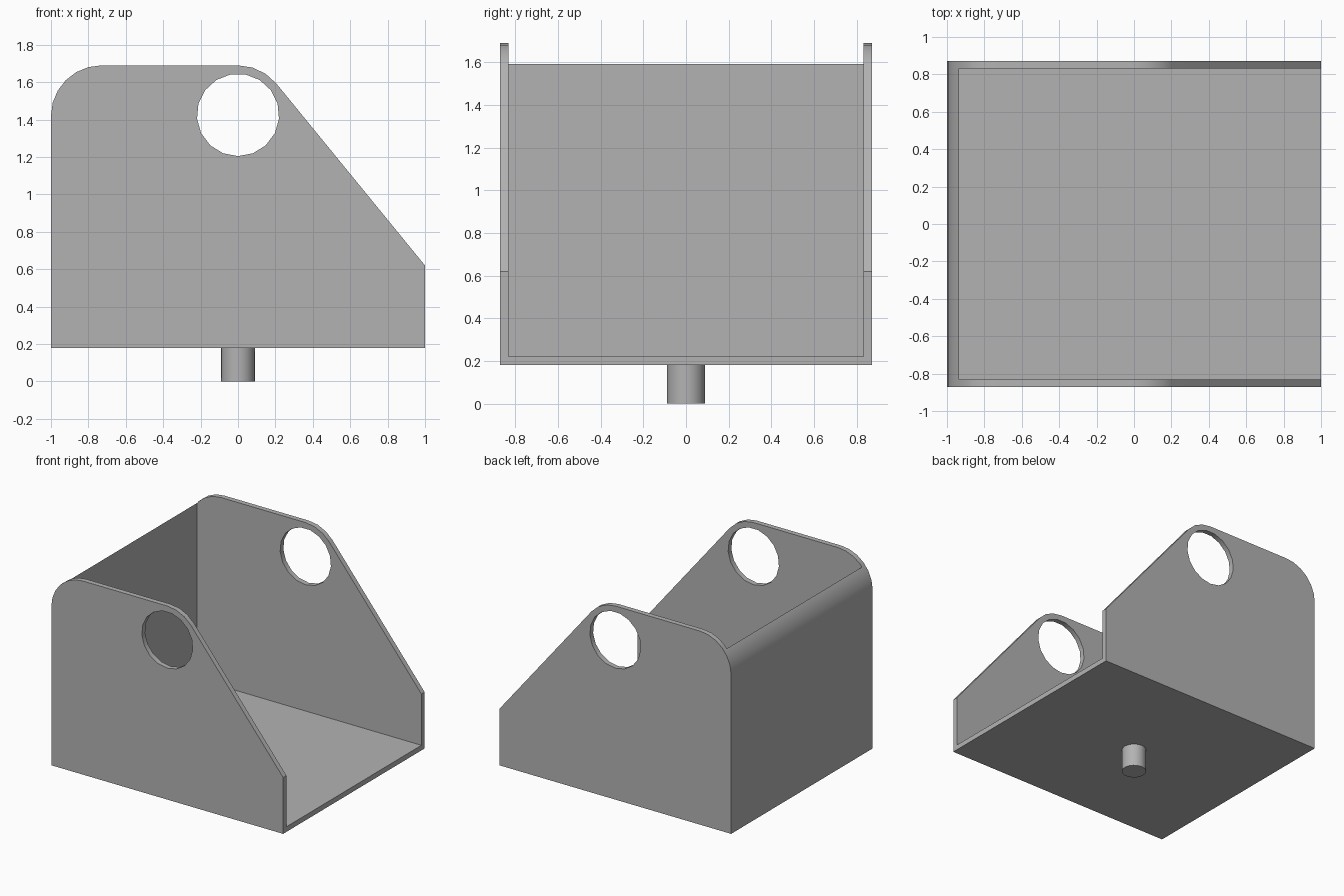
import bpy
import bmesh
from math import radians, cos, sin, acos, atan2, hypot, degrees
from mathutils import Matrix

if "Cube" in bpy.data.objects:
    bpy.data.objects.remove(bpy.data.objects["Cube"], do_unlink=True)

grey = bpy.data.materials.new("mid_grey")
grey.use_nodes = True
colour = (0.45, 0.45, 0.45, 1)
grey.diffuse_color = colour
grey.node_tree.nodes["Principled BSDF"].inputs["Base Color"].default_value = colour

BOTTOM, TOP = 0.18, 1.69
HALF_WIDTH, WALL = 0.872, 0.04
EAR_X, EAR_Z, EAR_R = 0.0, 1.425, 0.265
FRONT_Z = 0.62


def make_object(name, bm):
    bmesh.ops.recalc_face_normals(bm, faces=bm.faces)
    mesh = bpy.data.meshes.new(name)
    bm.to_mesh(mesh)
    bm.free()
    mesh.materials.append(grey)
    obj = bpy.data.objects.new(name, mesh)
    bpy.context.collection.objects.link(obj)
    return obj


def extrude_profile(name, points, half):
    bm = bmesh.new()
    face = bm.faces.new([bm.verts.new((x, -half, z)) for x, z in points])
    grown = bmesh.ops.extrude_face_region(bm, geom=[face])
    verts = [g for g in grown["geom"] if isinstance(g, bmesh.types.BMVert)]
    bmesh.ops.translate(bm, verts=verts, vec=(0, 2 * half, 0))
    return make_object(name, bm)


def cylinder(name, radius, depth, matrix, sides):
    bm = bmesh.new()
    bmesh.ops.create_cone(bm, cap_ends=True, segments=sides, radius1=radius,
                          radius2=radius, depth=depth, matrix=matrix)
    return make_object(name, bm)


def arc(cx, cz, r, start, end, steps):
    angles = [radians(start + (end - start) * i / steps) for i in range(steps + 1)]
    return [(cx + r * cos(a), cz + r * sin(a)) for a in angles]


def activate(obj):
    bpy.ops.object.select_all(action="DESELECT")
    obj.select_set(True)
    bpy.context.view_layer.objects.active = obj


def cut(obj, cutter):
    activate(obj)
    mod = obj.modifiers.new("cut", "BOOLEAN")
    mod.operation, mod.solver, mod.object = "DIFFERENCE", "EXACT", cutter
    bpy.ops.object.modifier_apply(modifier=mod.name)
    bpy.data.objects.remove(cutter, do_unlink=True)


def smooth(obj):
    activate(obj)
    bpy.ops.object.shade_smooth_by_angle(angle=radians(32))
    obj.modifiers.new("even_shading", "WEIGHTED_NORMAL").keep_sharp = True


# Side outline: rounded back corner, rounded ear, slope tangent to the ear
dx, dz = 1 - EAR_X, FRONT_Z - EAR_Z
tangent = degrees(atan2(dz, dx) + acos(EAR_R / hypot(dx, dz)))
corner = 0.27
outline = [(-1, BOTTOM), (1, BOTTOM), (1, FRONT_Z)]
outline += arc(EAR_X, EAR_Z, EAR_R, tangent, 90, 3)
outline += arc(-1 + corner, TOP - corner, corner, 90, 180, 6)
bracket = extrude_profile("bracket_body", outline, HALF_WIDTH)

# Hollow, open at the top and at the low end
hollow = [(-0.935, BOTTOM + WALL), (2, BOTTOM + WALL), (2, 3), (-0.935, 3)]
cut(bracket, extrude_profile("hollow_cutter", hollow, HALF_WIDTH - WALL))

# Round hole through both side walls
turn = Matrix.Translation((EAR_X, 0, EAR_Z)) @ Matrix.Rotation(radians(90), 4, "X")
turn = turn @ Matrix.Rotation(radians(180), 4, "Z")
cut(bracket, cylinder("hole_cutter", 0.22, 3, turn, 17))
smooth(bracket)

# Mounting pin beneath the floor
pin = cylinder("mounting_pin", 0.09, BOTTOM, Matrix.Translation((0, 0, BOTTOM / 2)), 17)
smooth(pin)
